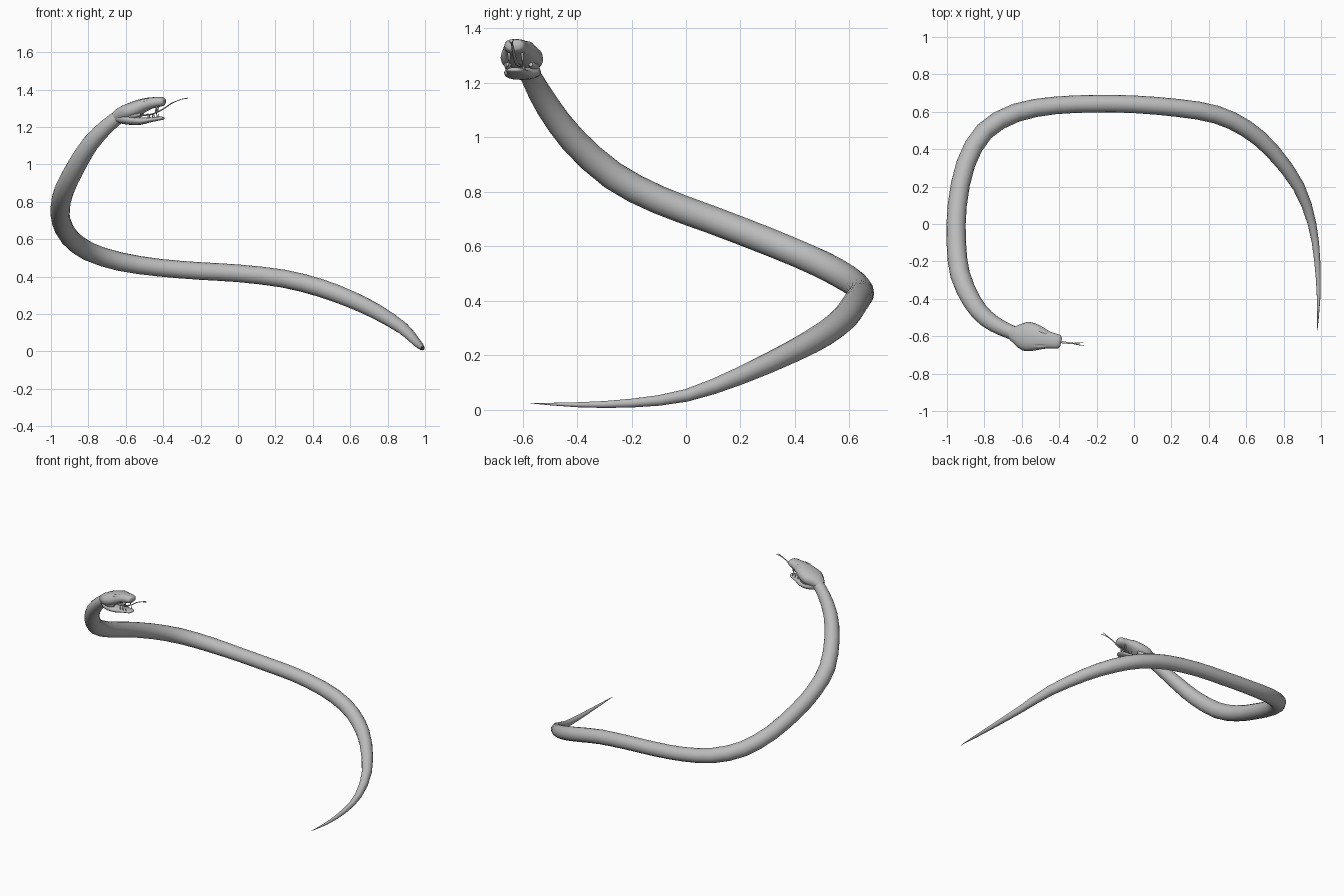
import bpy, bmesh, math
from mathutils import Vector

skin = bpy.data.materials.new("grey_skin")
skin.diffuse_color = (0.5, 0.5, 0.5, 1)


def smooth_path(pts, steps):
    """Catmull-Rom through rows of (x, y, z, half_width, half_height)."""
    rows = [Vector(p) for p in pts]
    out = []
    for i in range(len(rows) - 1):
        a, b, c, d = rows[max(i - 1, 0)], rows[i], rows[i + 1], rows[min(i + 2, len(rows) - 1)]
        for k in range(steps):
            t = k / steps
            out.append(0.5 * (2 * b + (c - a) * t + (2 * a - 5 * b + 4 * c - d) * t * t
                              + (3 * b - a - 3 * c + d) * t ** 3))
    return out + [rows[-1]]


def loft(name, pts, sides=16, steps=2, power=1.0, angle=50):
    """Sweep an elliptical section along a path and cap both ends."""
    rows = smooth_path(pts, steps)
    pos = [Vector(r[:3]) for r in rows]
    bm = bmesh.new()
    rings = []
    for i, r in enumerate(rows):
        t = (pos[min(i + 1, len(pos) - 1)] - pos[max(i - 1, 0)]).normalized()
        side = t.cross(Vector((0, 0, 1))).normalized()
        up = side.cross(t)
        ring = []
        for k in range(sides):
            a = 2 * math.pi * k / sides
            c, s = math.cos(a), math.sin(a)
            c = math.copysign(abs(c) ** power, c)
            s = math.copysign(abs(s) ** power, s)
            ring.append(bm.verts.new(pos[i] + side * c * max(r[3], .0008) + up * s * max(r[4], .0008)))
        rings.append(ring)
    for a, b in zip(rings, rings[1:]):
        for k in range(sides):
            j = (k + 1) % sides
            bm.faces.new((a[k], a[j], b[j], b[k]))
    bm.faces.new(rings[0])
    bm.faces.new(rings[-1])
    bmesh.ops.recalc_face_normals(bm, faces=bm.faces)
    me = bpy.data.meshes.new(name)
    bm.to_mesh(me)
    bm.free()
    ob = bpy.data.objects.new(name, me)
    bpy.context.collection.objects.link(ob)
    me.materials.append(skin)
    bpy.ops.object.select_all(action='DESELECT')
    bpy.context.view_layer.objects.active = ob
    ob.select_set(True)
    bpy.ops.object.shade_smooth_by_angle(angle=math.radians(angle))
    return ob


# Body from tail tip to neck: x, y, z, radius
body = [
    (.98, -.57, .024, .001), (.987, -.40, .018, .009), (.98, -.20, .024, .016),
    (.952, 0, .052, .023), (.88, .20, .125, .033), (.74, .39, .213, .041),
    (.60, .51, .28, .046), (.44, .585, .34, .048), (.24, .62, .39, .048),
    (0, .64, .418, .047), (-.20, .643, .43, .047), (-.42, .634, .448, .047),
    (-.63, .595, .48, .05), (-.80, .495, .535, .051), (-.90, .32, .61, .051),
    (-.945, .10, .695, .051), (-.95, -.10, .77, .052), (-.93, -.27, .86, .053),
    (-.865, -.415, .99, .05), (-.79, -.505, 1.11, .046), (-.70, -.56, 1.205, .04),
    (-.62, -.59, 1.265, .036), (-.57, -.60, 1.275, .03)]
loft("body", [(x, y, z, r, r) for x, y, z, r in body])

# Upper head: skull, brow and snout
loft("upper_head", [
    (-.655, -.585, 1.252, .034, .030), (-.625, -.592, 1.268, .054, .038),
    (-.585, -.60, 1.283, .077, .042), (-.54, -.605, 1.300, .075, .042),
    (-.50, -.612, 1.318, .062, .036), (-.46, -.62, 1.329, .047, .030),
    (-.425, -.626, 1.334, .041, .027), (-.40, -.63, 1.336, .036, .023),
    (-.39, -.632, 1.336, .022, .014)], power=.85)

# Lower jaw, open
loft("lower_jaw", [
    (-.645, -.59, 1.252, .034, .026), (-.61, -.595, 1.246, .058, .030),
    (-.57, -.60, 1.238, .068, .027), (-.52, -.608, 1.232, .058, .020),
    (-.47, -.617, 1.238, .042, .013), (-.425, -.626, 1.245, .034, .011),
    (-.402, -.63, 1.247, .024, .008), (-.395, -.631, 1.248, .012, .004)], power=.85)

# Paired brows, mouth corners, fangs and lower teeth; d points across the head
ahead = Vector((.98, -.17, 0))
across = Vector((.17, .98, 0))
for label, s in (("left", 1), ("right", -1)):
    def at(x, off, z, r):
        p = Vector((x, -.605 - (x + .55) * .17, z)) + across * off * s
        return (*p, r, r)
    loft(label + "_brow", [at(-.535, .042, 1.330, .004), at(-.51, .042, 1.336, .012),
                           at(-.475, .034, 1.342, .011), at(-.445, .027, 1.345, .003)], sides=10)
    loft(label + "_mouth_corner", [at(-.585, .046, 1.262, .018), at(-.545, .046, 1.265, .018),
                                   at(-.515, .042, 1.268, .008)], sides=8)
    loft(label + "_fang", [at(-.432, .025, 1.317, .006), at(-.434, .025, 1.290, .0045),
                           at(-.442, .024, 1.267, .0005)], sides=8)
    for i, x in enumerate((-.425, -.45, -.475)):
        loft(f"{label}_lower_tooth_{i + 1}",
             [at(x, .026, 1.245, .004), at(x - .006, .026, 1.272, .0005)], sides=6, steps=1)
    # Fork tip of the tongue
    loft(label + "_tongue_tip", [(-.33, -.638, 1.338, .003, .002),
                                 (-.30, -.641 + .004 * s, 1.349, .0025, .002),
                                 (-.268, -.642 + .009 * s, 1.354 + .002 * s, .001, .001)], sides=6)

# Tongue
loft("tongue", [(-.53, -.608, 1.262, .008, .004), (-.46, -.62, 1.268, .007, .004),
                (-.40, -.63, 1.296, .006, .003), (-.36, -.635, 1.324, .005, .003),
                (-.328, -.638, 1.339, .004, .002)], sides=8)
